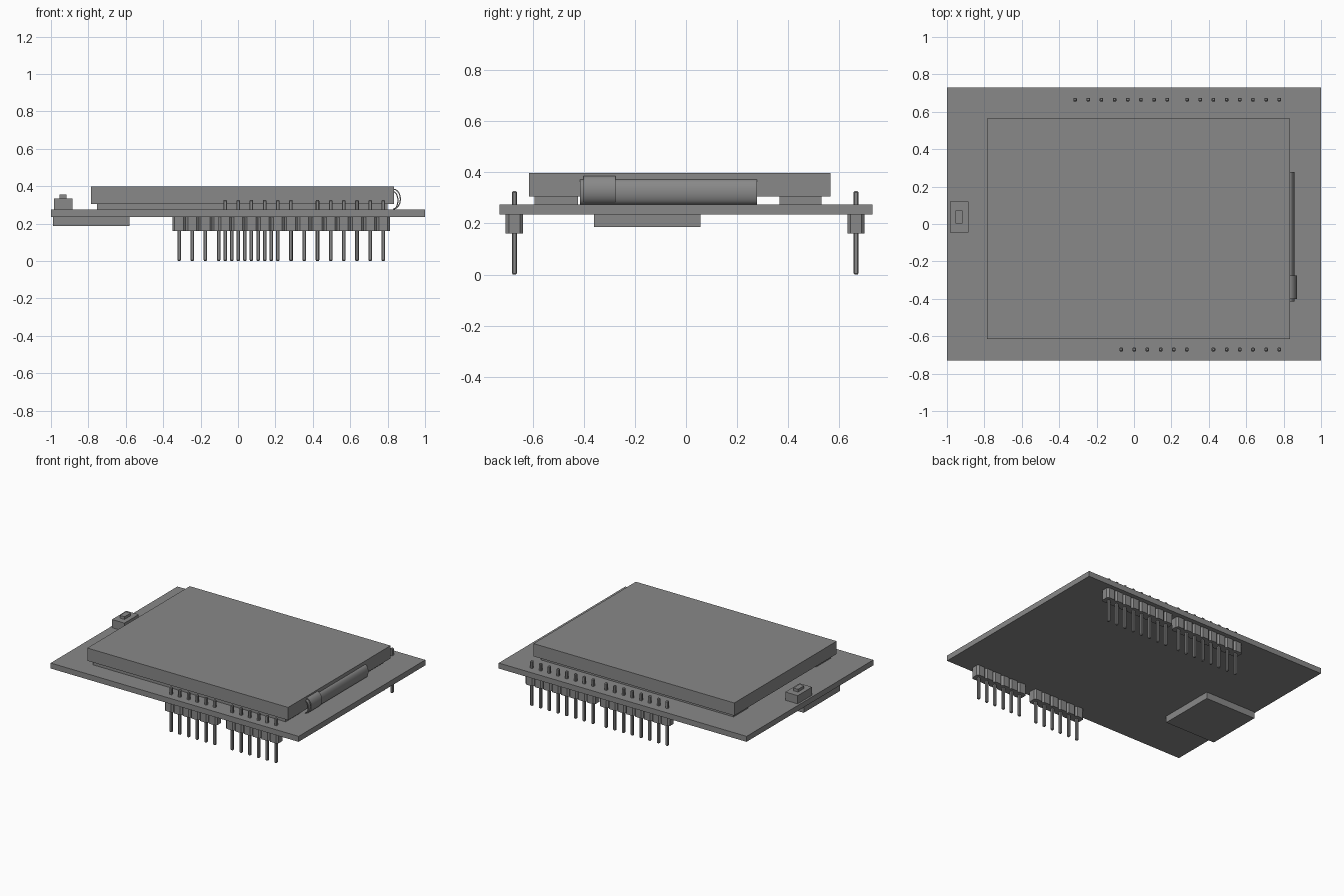
import bpy, bmesh, math

if "Cube" in bpy.data.objects:
    bpy.data.objects.remove(bpy.data.objects["Cube"], do_unlink=True)

grey = bpy.data.materials.new("plain_grey")
grey.use_nodes = True
colour = (0.25, 0.25, 0.25, 1)
grey.diffuse_color = colour
grey.node_tree.nodes["Principled BSDF"].inputs["Base Color"].default_value = colour


def make_object(name, bm):
    bmesh.ops.recalc_face_normals(bm, faces=bm.faces)
    mesh = bpy.data.meshes.new(name)
    bm.to_mesh(mesh)
    bm.free()
    mesh.materials.append(grey)
    obj = bpy.data.objects.new(name, mesh)
    bpy.context.collection.objects.link(obj)
    return obj


def add_prism(bm, points, offset):
    """Extrude a closed outline along an offset vector."""
    face = bm.faces.new([bm.verts.new(p) for p in points])
    ext = bmesh.ops.extrude_face_region(bm, geom=[face])["geom"]
    bmesh.ops.translate(bm, vec=offset,
                        verts=[v for v in ext if isinstance(v, bmesh.types.BMVert)])


def box(name, x0, x1, y0, y1, z0, z1):
    bm = bmesh.new()
    add_prism(bm, [(x0, y0, z0), (x1, y0, z0), (x1, y1, z0), (x0, y1, z0)],
              (0, 0, z1 - z0))
    return make_object(name, bm)


def octagon(x, y, z, half_x, half_y, cut):
    """Rectangle with its corners cut off."""
    a, b, c = half_x, half_y, cut
    outline = [(a, b - c), (a - c, b), (c - a, b), (-a, b - c),
               (-a, c - b), (c - a, -b), (a - c, -b), (a, c - b)]
    return [(x + u, y + v, z) for u, v in outline]


PITCH = 0.0704
BOARD_BOTTOM, BOARD_TOP = 0.235, 0.275


def pin_header(name, x_start, y, count):
    housing, pins = bmesh.new(), bmesh.new()
    for i in range(count):
        x = x_start + i * PITCH
        add_prism(housing, octagon(x, y, 0.16, PITCH / 2, 0.034, 0.012),
                  (0, 0, BOARD_BOTTOM - 0.16))
        add_prism(pins, octagon(x, y, 0.005, 0.0095, 0.0095, 0.003), (0, 0, 0.317))
    # Slightly tapered pin ends
    ends = [f for f in pins.faces if len(f.verts) == 8]
    for face in ends:
        dz = 0.005 if face.calc_center_median().z > 0.2 else -0.005
        new = bmesh.ops.extrude_discrete_faces(pins, faces=[face])["faces"][0]
        centre = new.calc_center_median()
        for v in new.verts:
            v.co = centre + (v.co - centre) * 0.6
            v.co.z += dz
    make_object(name + "_housing", housing)
    make_object(name + "_pins", pins)


def ribbon(name, reach, z0, z1, y0, y1, thick=0.006, steps=20):
    """Thin cable folded in a half ellipse behind the screen edge."""
    cx, cz, rz = 0.83, (z0 + z1) / 2, (z1 - z0) / 2
    rx = reach - cx
    angles = [-math.pi / 2 + math.pi * i / steps for i in range(steps + 1)]
    outer = [(cx + rx * math.cos(a), y0, cz + rz * math.sin(a)) for a in angles]
    inner = [(cx + (rx - thick) * math.cos(a), y0, cz + (rz - thick) * math.sin(a))
             for a in reversed(angles)]
    bm = bmesh.new()
    add_prism(bm, outer + inner, (0, y1 - y0, 0))
    obj = make_object(name, bm)
    bpy.ops.object.select_all(action='DESELECT')
    obj.select_set(True)
    bpy.context.view_layer.objects.active = obj
    bpy.ops.object.shade_smooth_by_angle(angle=math.radians(35))


# Board and screen on two foam strips
box("circuit_board", -1, 1, -0.73, 0.73, BOARD_BOTTOM, BOARD_TOP)
box("screen_panel", -0.785, 0.835, -0.615, 0.565, 0.305, 0.398)
box("front_foam_strip", -0.755, 0.80, -0.593, -0.423, BOARD_TOP, 0.305)
box("back_foam_strip", -0.755, 0.80, 0.365, 0.53, BOARD_TOP, 0.305)

# Folded flat cable with its stiffer tab
ribbon("flat_cable", 0.858, BOARD_TOP, 0.373, -0.415, 0.277)
ribbon("flat_cable_tab", 0.871, BOARD_TOP, 0.387, -0.40, -0.275)

# Push button
box("button_body", -0.985, -0.885, -0.045, 0.12, BOARD_TOP, 0.335)
box("button_cap", -0.955, -0.917, 0.002, 0.073, 0.335, 0.355)

# Card slot below the board
box("card_slot", -0.99, -0.58, -0.36, 0.057, 0.187, BOARD_BOTTOM)

# Four pin headers
pin_header("back_long_header_a", -0.315, 0.665, 8)
pin_header("back_long_header_b", 0.284, 0.665, 8)
pin_header("front_short_header_a", -0.069, -0.671, 6)
pin_header("front_short_header_b", 0.425, -0.671, 6)
